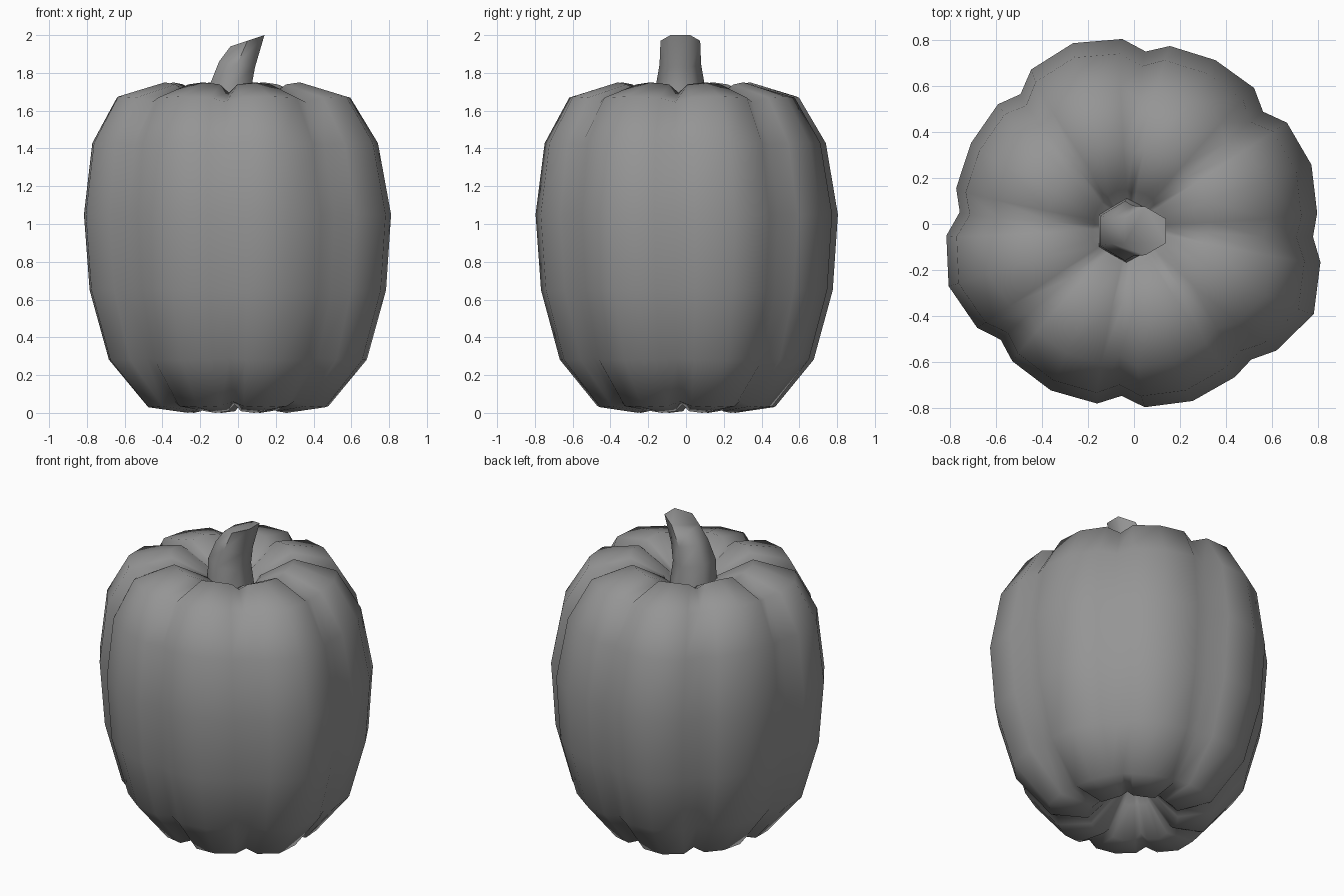
import bpy, bmesh, math

if "Cube" in bpy.data.objects:
    bpy.data.objects.remove(bpy.data.objects["Cube"])

# Outer radius of each of the eight lobes, counter-clockwise from the right side
LOBES = [0.815, 0.797, 0.83, 0.79, 0.848, 0.807, 0.81, 0.875]
START = math.radians(-4)

# Dark grey skin shared by both parts
GREY = bpy.data.materials.new("dark_grey")
GREY.diffuse_color = (0.3, 0.3, 0.3, 1)
GREY.use_nodes = True
GREY.node_tree.nodes["Principled BSDF"].inputs["Base Color"].default_value = GREY.diffuse_color


def loft(name, rings, angle):
    """Skin a stack of equal-length rings and close both ends."""
    bm = bmesh.new()
    vs = [[bm.verts.new(p) for p in ring] for ring in rings]
    n = len(vs[0])
    for a, b in zip(vs, vs[1:]):
        for i in range(n):
            j = (i + 1) % n
            bm.faces.new((a[i], a[j], b[j], b[i]))
    bm.faces.new(vs[0])
    bm.faces.new(vs[-1])
    bmesh.ops.recalc_face_normals(bm, faces=bm.faces)
    me = bpy.data.meshes.new(name)
    bm.to_mesh(me)
    bm.free()
    me.materials.append(GREY)
    ob = bpy.data.objects.new(name, me)
    bpy.context.collection.objects.link(ob)
    bpy.ops.object.select_all(action='DESELECT')
    ob.select_set(True)
    bpy.context.view_layer.objects.active = ob
    bpy.ops.object.shade_smooth_by_angle(angle=math.radians(angle))
    return ob


# Lobed body: (radius factor, lobe height, groove factor, groove height offset)
PROFILE = [
    (0.03, 0.30, 1.00, 0.00),
    (0.15, 0.16, 0.90, 0.02),
    (0.33, 0.00, 0.92, 0.045),
    (0.59, 0.03, 0.91, 0.03),
    (0.84, 0.28, 0.92, 0.01),
    (0.965, 0.65, 0.925, 0.00),
    (1.00, 1.05, 0.925, 0.00),
    (0.93, 1.43, 0.92, -0.01),
    (0.76, 1.675, 0.91, -0.03),
    (0.45, 1.75, 0.90, -0.055),
    (0.20, 1.64, 0.90, -0.03),
    (0.08, 1.45, 0.95, 0.00),
]


def body_ring(factor, z, groove, dz):
    t = max(0.0, (z - 1.0) / 0.75)
    cx, cy = -0.025 * t, -0.015 * t          # crown leans slightly
    pts = []
    for k, r in enumerate(LOBES):
        mean = (r + LOBES[k - 1]) / 2
        side = 0.49 * r + 0.5 * 0.8
        for deg, rad, h in ((0, mean * groove, z + dz), (7.5, side, z + dz * 0.2),
                            (22.5, r, z), (37.5, side, z + dz * 0.2)):
            a = START + math.radians(45 * k + deg)
            pts.append((cx + factor * rad * math.cos(a), cy + factor * rad * math.sin(a), h))
    return pts


loft("body", [body_ring(*p) for p in PROFILE], 180)

# Six-sided bent stem: (left x, left z, right x, right z, y radius)
STEM = [
    (-0.155, 1.50, 0.10, 1.50, 0.145),
    (-0.148, 1.74, 0.07, 1.72, 0.13),
    (-0.10, 1.86, 0.09, 1.83, 0.11),
    (-0.04, 1.94, 0.14, 2.00, 0.105),
]


def stem_ring(xl, zl, xr, zr, ry):
    pts = []
    for i in range(6):
        a = math.radians(30 + 60 * i)
        u = 0.5 + 0.5 * math.cos(a) / math.cos(math.radians(30))
        pts.append((xl + (xr - xl) * u, -0.03 + ry * math.sin(a), zl + (zr - zl) * u))
    return pts


loft("stem", [stem_ring(*s) for s in STEM], 64)
